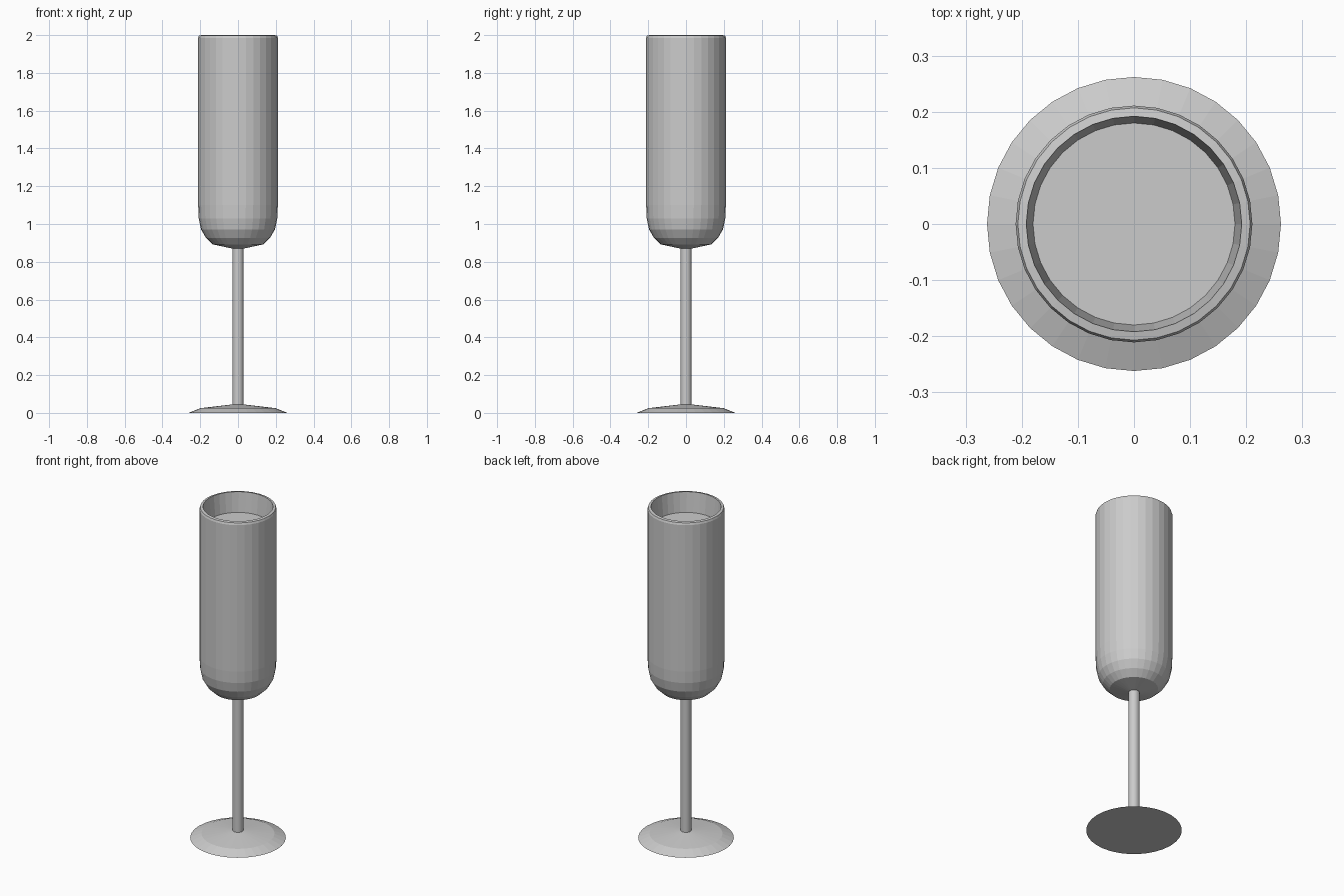
import bpy, bmesh, math

if "Cube" in bpy.data.objects:
    bpy.data.objects.remove(bpy.data.objects["Cube"])

SEGMENTS = 32


def lathe(name, profile):
    """Revolve (radius, z) points around z; a radius of 0 closes on the axis."""
    bm = bmesh.new()
    verts = [bm.verts.new((r, 0, z)) for r, z in profile]
    edges = [bm.edges.new(pair) for pair in zip(verts, verts[1:])]
    bmesh.ops.spin(bm, geom=verts + edges, cent=(0, 0, 0), axis=(0, 0, 1),
                   angle=math.tau, steps=SEGMENTS, use_duplicate=False)
    bmesh.ops.remove_doubles(bm, verts=bm.verts, dist=1e-5)
    bmesh.ops.dissolve_degenerate(bm, edges=bm.edges, dist=1e-6)
    bmesh.ops.recalc_face_normals(bm, faces=bm.faces)
    mesh = bpy.data.meshes.new(name)
    bm.to_mesh(mesh)
    bm.free()
    obj = bpy.data.objects.new(name, mesh)
    bpy.context.collection.objects.link(obj)
    return obj


# Foot, stem, bowl, bevelled rim and filled interior in one closed profile
lathe("flute_glass", [
    (0, 0), (0.262, 0),                                   # underside
    (0.2, 0.025), (0.03, 0.045),                          # foot
    (0.03, 0.87),                                         # stem
    (0.133, 0.892), (0.17, 0.927), (0.196, 0.972),        # rounded bowl bottom
    (0.208, 1.03), (0.211, 1.1), (0.211, 1.985),          # bowl wall
    (0.207, 1.997), (0.192, 2.0),                         # rim
    (0.18, 1.88), (0, 1.88),                              # inner wall and drink surface
])
